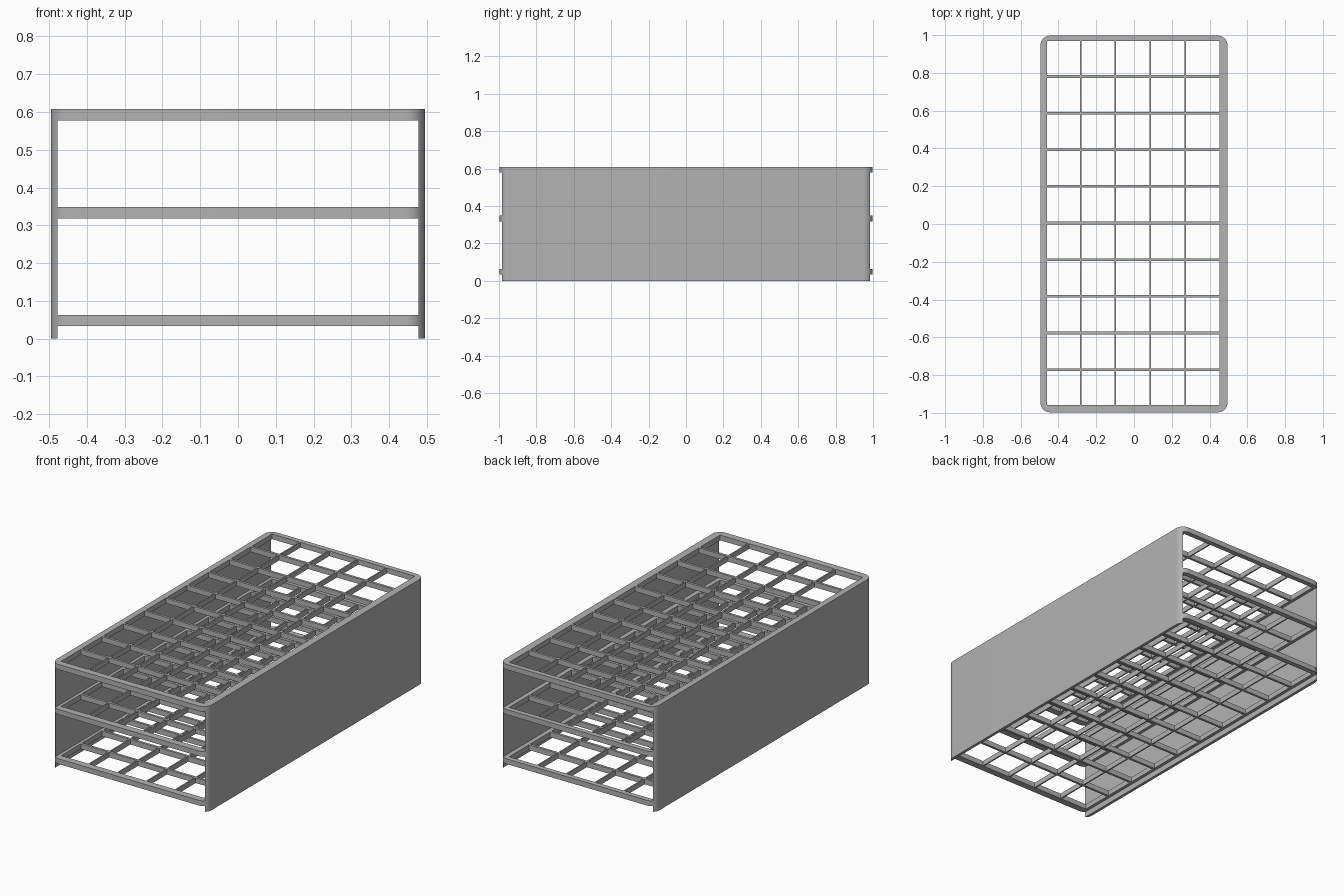
import bpy, bmesh, math

if "Cube" in bpy.data.objects:
    bpy.data.objects.remove(bpy.data.objects["Cube"])

W, L, H = 0.495, 0.997, 0.608          # half width, half length, height
R, WALL, T = 0.05, 0.478, 0.03         # corner radius, wall inner x, frame thickness
X0, X1, Y0, Y1 = -0.46, 0.452, -0.957, 0.968   # frame opening
LEVELS = (0.033, 0.318, H - T)
SEG = 10

grey = bpy.data.materials.new("grey")
grey.diffuse_color = (0.45, 0.45, 0.45, 1)
grey.use_nodes = True
grey.node_tree.nodes["Principled BSDF"].inputs["Base Color"].default_value = grey.diffuse_color


def finish(name, bm):
    bmesh.ops.recalc_face_normals(bm, faces=bm.faces)
    me = bpy.data.meshes.new(name)
    bm.to_mesh(me)
    bm.free()
    me.materials.append(grey)
    ob = bpy.data.objects.new(name, me)
    bpy.context.collection.objects.link(ob)
    bpy.context.view_layer.objects.active = ob
    ob.select_set(True)
    bpy.ops.object.shade_smooth_by_angle(angle=math.radians(30))
    ob.select_set(False)


def add_box(bm, x0, x1, y0, y1, z0, z1):
    v = bmesh.ops.create_cube(bm, size=1)["verts"]
    bmesh.ops.scale(bm, verts=v, vec=(x1 - x0, y1 - y0, z1 - z0))
    bmesh.ops.translate(bm, verts=v, vec=((x0 + x1) / 2, (y0 + y1) / 2, (z0 + z1) / 2))


def arc(cx, cy, a0, a1):
    return [(cx + R * math.cos(a0 + (a1 - a0) * i / SEG),
             cy + R * math.sin(a0 + (a1 - a0) * i / SEG)) for i in range(SEG + 1)]


def frame(name, z):
    # Rounded rim around a rectangular opening
    bm = bmesh.new()
    q = math.pi / 2
    outer, inner = [], []
    for k, (sx, sy) in enumerate(((1, 1), (-1, 1), (-1, -1), (1, -1))):
        pts = arc(sx * (W - R), sy * (L - R), k * q, (k + 1) * q)
        outer += pts
        inner.append((X1 if sx > 0 else X0, Y1 if sy > 0 else Y0))
    n = SEG + 1
    lo = [bm.verts.new((x, y, z)) for x, y in outer]
    hi = [bm.verts.new((x, y, z + T)) for x, y in outer]
    ilo = [bm.verts.new((x, y, z)) for x, y in inner]
    ihi = [bm.verts.new((x, y, z + T)) for x, y in inner]
    for i in range(len(lo)):
        j = (i + 1) % len(lo)
        bm.faces.new((lo[i], lo[j], hi[j], hi[i]))
    for k in range(4):
        m = (k + 1) % 4
        bm.faces.new((ilo[k], ilo[m], ihi[m], ihi[k]))
        for o, c in ((lo, ilo), (hi, ihi)):
            for i in range(k * n, k * n + SEG):          # corner fan
                bm.faces.new((o[i], o[i + 1], c[k]))
            bm.faces.new((o[k * n + SEG], o[m * n], c[m], c[k]))  # straight side
    finish(name, bm)


def grid(name, z):
    # Thin dividers: nine across, four lengthwise
    bm = bmesh.new()
    for i in range(9):
        y = 0.005 + (i - 4) * 0.194
        add_box(bm, X0, X1, y - 0.007, y + 0.007, z, z + T)
    for i in range(4):
        x = -0.006 + (i - 1.5) * 0.1845
        add_box(bm, x - 0.004, x + 0.004, Y0, Y1, z, z + T)
    finish(name, bm)


def side_wall(name, s):
    # Tall panel whose ends follow the rim's rounded corners
    bm = bmesh.new()
    a = math.acos((WALL - W + R) / R)
    pts = arc(W - R, L - R, 0, a)
    pts = [(x, -y) for x, y in reversed(pts)] + pts
    face = bm.faces.new([bm.verts.new((s * x, y, 0)) for x, y in pts])
    ext = bmesh.ops.extrude_face_region(bm, geom=[face], use_keep_orig=True)["geom"]
    bmesh.ops.translate(bm, verts=[g for g in ext if isinstance(g, bmesh.types.BMVert)],
                        vec=(0, 0, H))
    finish(name, bm)


for label, z in zip(("bottom", "middle", "top"), LEVELS):
    frame(label + "_frame", z)
    grid(label + "_dividers", z)
side_wall("left_wall", -1)
side_wall("right_wall", 1)
